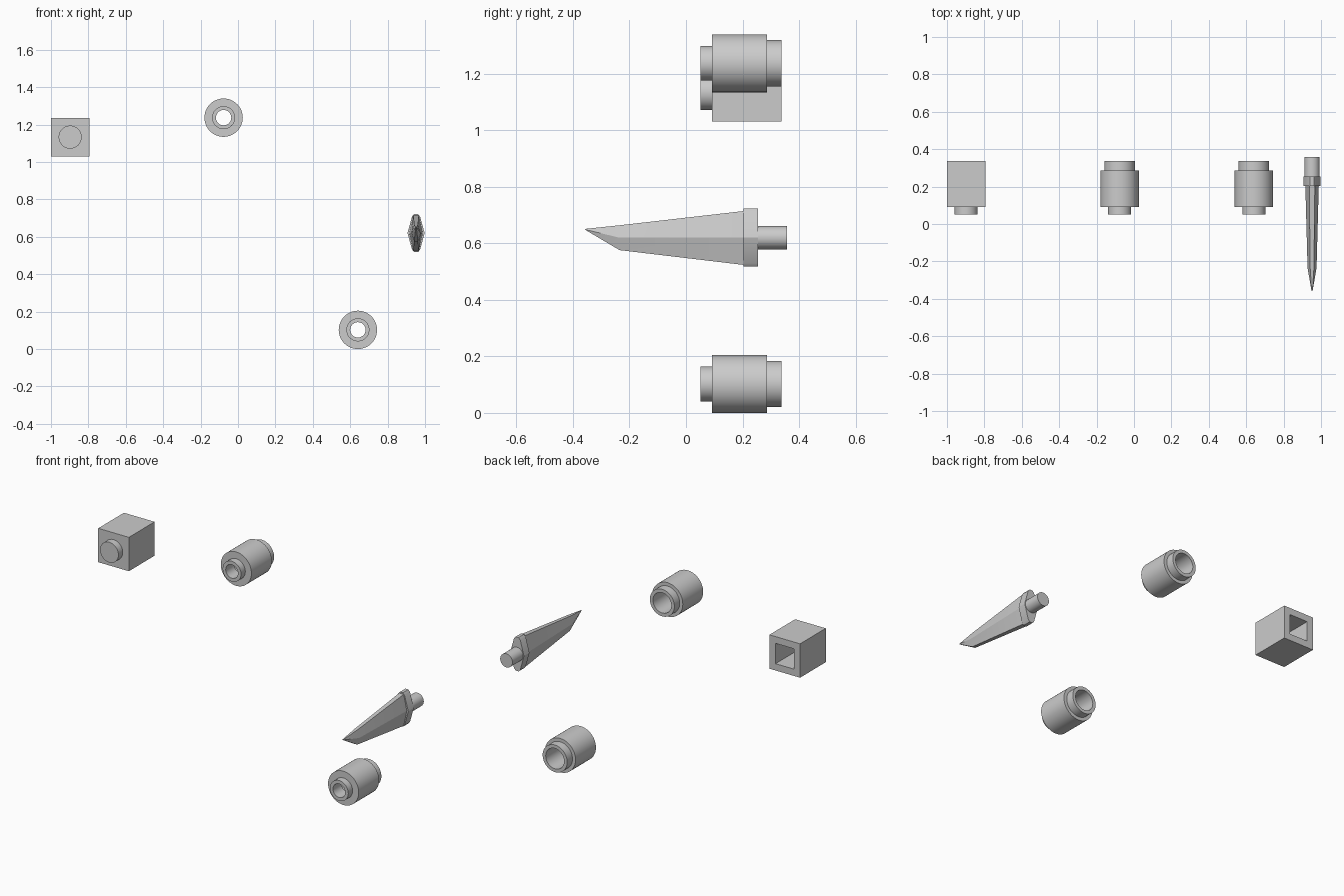
import bpy, bmesh, math

if "Cube" in bpy.data.objects:
    bpy.data.objects.remove(bpy.data.objects["Cube"])

BACK, FRONT, STUD = 0.338, 0.092, 0.051   # shared depth planes of the bricks


def finish(bm, name, loc):
    bmesh.ops.remove_doubles(bm, verts=bm.verts, dist=1e-5)
    bmesh.ops.recalc_face_normals(bm, faces=bm.faces)
    mesh = bpy.data.meshes.new(name)
    bm.to_mesh(mesh)
    bm.free()
    ob = bpy.data.objects.new(name, mesh)
    ob.location = loc
    bpy.context.collection.objects.link(ob)
    bpy.ops.object.select_all(action='DESELECT')
    ob.select_set(True)
    bpy.context.view_layer.objects.active = ob
    bpy.ops.object.shade_smooth_by_angle(angle=math.radians(28))
    return ob


def lathe(name, profile, loc, sides=48):
    """Revolve (radius, y) points about the y axis."""
    bm = bmesh.new()
    verts = [bm.verts.new((r, y, 0)) for r, y in profile]
    edges = [bm.edges.new(p) for p in zip(verts, verts[1:])]
    bmesh.ops.spin(bm, geom=verts + edges, axis=(0, 1, 0), cent=(0, 0, 0),
                   angle=math.tau, steps=sides)
    return finish(bm, name, loc)


def loft(name, sections, loc):
    """Skin equal-length closed sections of 3D points, with end caps."""
    bm = bmesh.new()
    rings = [[bm.verts.new(p) for p in s] for s in sections]
    n = len(rings[0])
    for a, b in zip(rings, rings[1:]):
        for i in range(n):
            j = (i + 1) % n
            bm.faces.new((a[i], a[j], b[j], b[i]))
    bm.faces.new(rings[0])
    bm.faces.new(rings[-1])
    return finish(bm, name, loc)


def square(h, y):
    return [(-h, y, -h), (h, y, -h), (h, y, h), (-h, y, h)]


# Round bricks: stepped outside, narrow bore in the stud, wide bore behind
tube = [(0.041, STUD), (0.0615, STUD), (0.0615, FRONT), (0.1025, FRONT),
        (0.1025, 0.287), (0.082, 0.287), (0.082, BACK), (0.0615, BACK),
        (0.0615, 0.133), (0.041, 0.133), (0.041, STUD)]
for name, x, z in (("round_brick_upper", -0.077, 1.237),
                   ("round_brick_lower", 0.641, 0.1025)):
    lathe(name, tube, (x, 0, z))

# Square brick: hollow from the back, solid stud on the front
box_at = (-0.8975, 0, 1.133)
loft("square_brick", [square(0.1025, FRONT), square(0.1025, BACK),
                      square(0.0615, BACK), square(0.0615, 0.133)], box_at)
lathe("square_brick_stud", [(0, STUD), (0.0615, STUD), (0.0615, FRONT)], box_at)

# Horn: peg, lozenge collar and tapering blade with an angled tip
horn_at = (0.952, 0, 0.62)
lathe("horn_peg", [(0.041, 0.25), (0.041, 0.358), (0, 0.358)], horn_at)


def collar(y):
    half = [(0.01, -0.1025), (0.021, -0.09), (0.046, 0), (0.021, 0.09), (0.01, 0.1025)]
    return [(x, y, z) for x, z in half] + [(-x, y, z) for x, z in reversed(half)]


loft("horn_collar", [collar(0.203), collar(0.255)], horn_at)


def blade(ridge, edge, low, mid, high):
    """Hexagonal section; low, mid, high are (y, z) points."""
    half = [(edge, *low), (ridge, *mid), (edge, *high)]
    return half + [(-x, y, z) for x, y, z in reversed(half)]


loft("horn_blade", [
    blade(0.036, 0.015, (0.21, -0.097), (0.21, 0), (0.21, 0.095)),
    blade(0.024, 0.010, (-0.235, -0.044), (-0.235, 0.0), (-0.235, 0.044)),
    blade(0.003, 0.002, (-0.355, 0.027), (-0.357, 0.029), (-0.358, 0.031)),
], horn_at)
